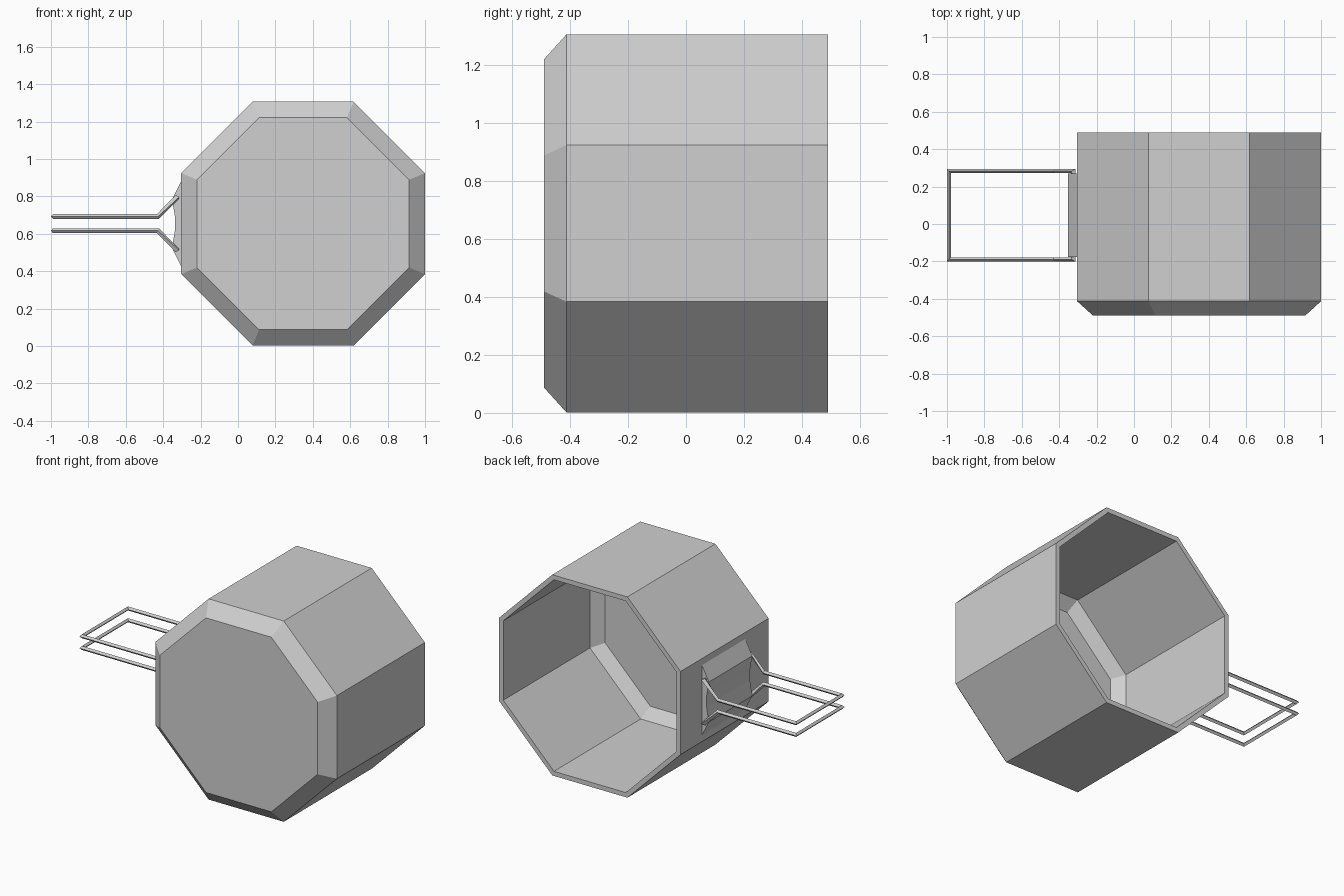
import bpy
import bmesh
from math import cos, sin, pi
from mathutils import Vector

if "Cube" in bpy.data.objects:
    bpy.data.objects.remove(bpy.data.objects["Cube"], do_unlink=True)

METAL = (0.63, 0.63, 0.63, 1)
metal = bpy.data.materials.new("grey metal")
metal.use_nodes = True
metal.diffuse_color = METAL
metal.node_tree.nodes["Principled BSDF"].inputs["Base Color"].default_value = METAL

MID_Z = 0.654    # height of the mug axis
MUG_X = 0.348    # sideways position of the mug axis
GRIP_Y = 0.047   # centre of the handle along the mug


def loft(name, rings, closed=False):
    """Join successive rings of points; cap the ends unless closed."""
    bm = bmesh.new()
    rows = [[bm.verts.new(p) for p in ring] for ring in rings]
    pairs = list(zip(rows, rows[1:]))
    if closed:
        pairs.append((rows[-1], rows[0]))
    else:
        bm.faces.new(rows[0])
        bm.faces.new(rows[-1])
    for a, b in pairs:
        n = len(a)
        for i in range(n):
            j = (i + 1) % n
            bm.faces.new((a[i], a[j], b[j], b[i]))
    bmesh.ops.recalc_face_normals(bm, faces=bm.faces)
    mesh = bpy.data.meshes.new(name)
    bm.to_mesh(mesh)
    bm.free()
    mesh.materials.append(metal)
    obj = bpy.data.objects.new(name, mesh)
    bpy.context.collection.objects.link(obj)
    return obj


def octagon(apothem, y):
    r = apothem / cos(pi / 8)
    angles = [(i + 0.5) * pi / 4 for i in range(8)]
    return [(MUG_X + r * cos(a), y, MID_Z + r * sin(a)) for a in angles]


# Mug: outer base, bevel, wall, rim, then the inside down to its floor
mug_profile = [(0.567, -0.49), (0.652, -0.413), (0.652, 0.49),
               (0.622, 0.49), (0.622, -0.40), (0.555, -0.46)]
loft("mug_body", [octagon(a, y) for a, y in mug_profile])

# Hinge bracket on the mug wall
half = [(-0.30, 0.235), (-0.353, 0.13), (-0.336, 0.03)]
outline = half + [(x, -z) for x, z in reversed(half)]
loft("hinge_bracket", [[(x, GRIP_Y + s * 0.223, MID_Z + z) for x, z in outline]
                       for s in (-1, 1)])

# Folding wire handles, each a closed loop with a diamond section.
# Per corner: x, height, outward x direction, up direction in x and z
corners = [(-0.325, 0.143, 1, -0.7, 0.7),
           (-0.428, 0.038, 0, -0.4, 1),
           (-0.989, 0.038, -1, 0, 1)]
for name, flip in (("upper_handle", 1), ("lower_handle", -1)):
    path = [(c, -1) for c in corners] + [(c, 1) for c in reversed(corners)]
    rings = []
    for (x, z, out_x, up_x, up_z), side in path:
        centre = Vector((x, GRIP_Y + side * 0.236, MID_Z + flip * z))
        out = Vector((out_x, side, 0)) * 0.011
        up = Vector((up_x, 0, flip * up_z)) * 0.013
        rings.append([centre + up, centre + out, centre - up, centre - out])
    loft(name, rings, closed=True)
